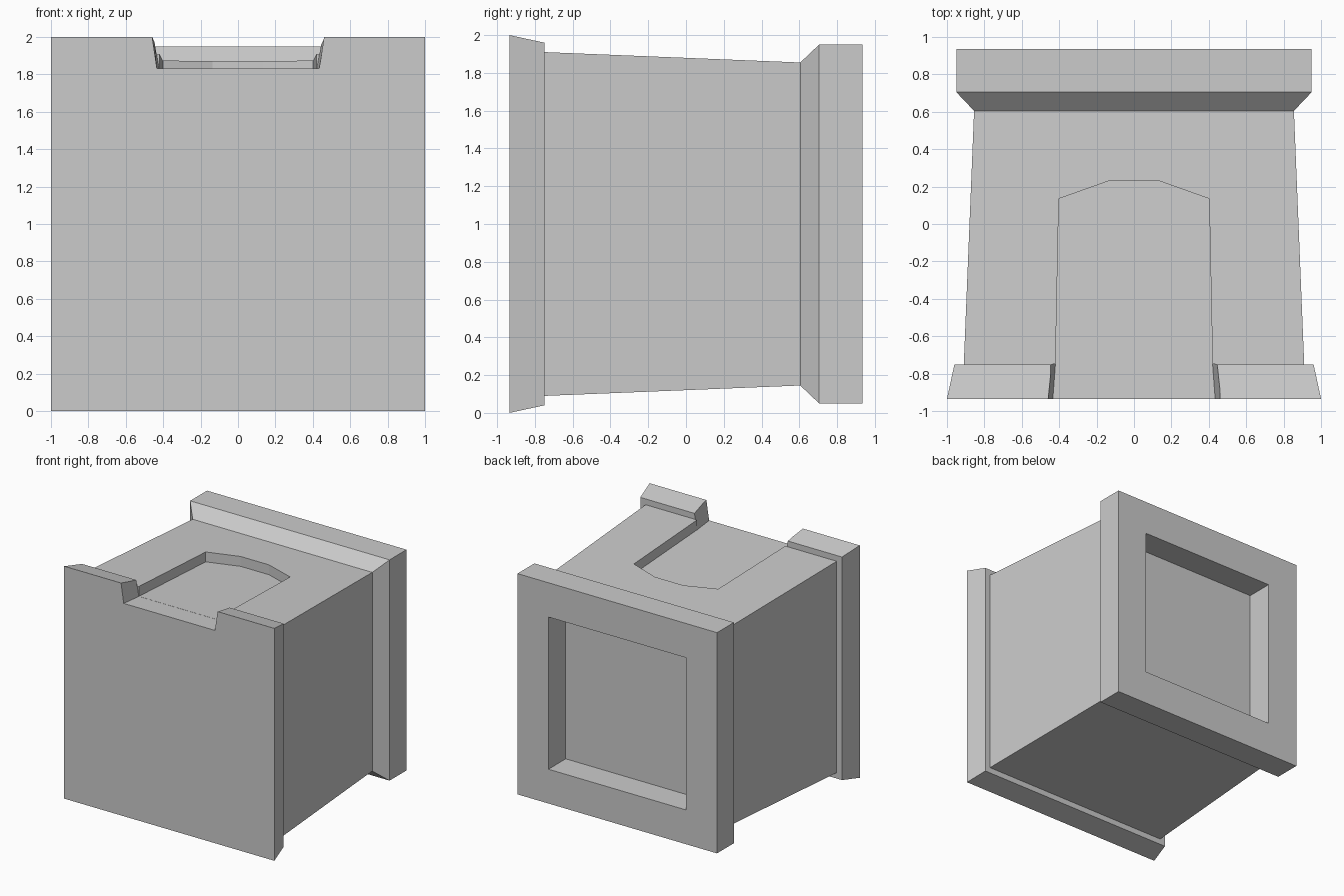
import bpy, bmesh

if "Cube" in bpy.data.objects:
    bpy.data.objects.remove(bpy.data.objects["Cube"])


def make_object(name, rings):
    """Loft closed rings of equal point count and cap both ends."""
    bm = bmesh.new()
    loops = [[bm.verts.new(p) for p in ring] for ring in rings]
    n = len(loops[0])
    for a, b in zip(loops, loops[1:]):
        for i in range(n):
            j = (i + 1) % n
            bm.faces.new((a[i], a[j], b[j], b[i]))
    bm.faces.new(loops[0][::-1])
    bm.faces.new(loops[-1])
    bmesh.ops.recalc_face_normals(bm, faces=bm.faces)
    mesh = bpy.data.meshes.new(name)
    bm.to_mesh(mesh)
    bm.free()
    ob = bpy.data.objects.new(name, mesh)
    bpy.context.collection.objects.link(ob)
    return ob


def square(y, h):
    return [(-h, y, 1 - h), (h, y, 1 - h), (h, y, 1 + h), (-h, y, 1 + h)]


def floor_z(y):
    # recess floor runs parallel to the tapered side
    return 1.825 - 0.0406 * (y + 0.75)


def gap_ring(y, bottom, top, z_top):
    # trapezoid section, extrapolated above the block along the sloped walls
    z = floor_z(y) - 0.001
    zt = 2.3
    wide = bottom + (top - bottom) * (zt - z) / (z_top - z)
    return [(-bottom, y, z), (bottom, y, z), (wide, y, zt), (-wide, y, zt)]


# Tapered block: front flange, shaft, flared back rim and hollow in the back
profile = [(-0.935, 1.0), (-0.75, 0.96), (-0.75, 0.91), (0.605, 0.855),
           (0.705, 0.95), (0.935, 0.95), (0.935, 0.655), (0.70, 0.655)]
block = make_object("tapered_block", [square(y, h) for y, h in profile])

# Arched recess cutter
half = [(0.42, -0.76), (0.402, 0.135), (0.135, 0.23)]
outline = half + [(-x, y) for x, y in reversed(half)]
arch = make_object("arch_cutter", [[(x, y, floor_z(y)) for x, y in outline],
                                   [(x, y, 2.3) for x, y in outline]])

# Sloped gap cutter through the front flange
gap = make_object("flange_gap_cutter", [gap_ring(-0.95, 0.435, 0.46, 2.0),
                                        gap_ring(-0.749, 0.42, 0.445, 1.96)])

# Cut the openings
for cutter in (gap, arch):
    mod = block.modifiers.new(cutter.name, 'BOOLEAN')
    mod.operation = 'DIFFERENCE'
    mod.solver = 'EXACT'
    mod.object = cutter
bpy.context.view_layer.objects.active = block
block.select_set(True)
for mod in list(block.modifiers):
    bpy.ops.object.modifier_apply(modifier=mod.name)
for cutter in (gap, arch):
    bpy.data.objects.remove(cutter, do_unlink=True)
